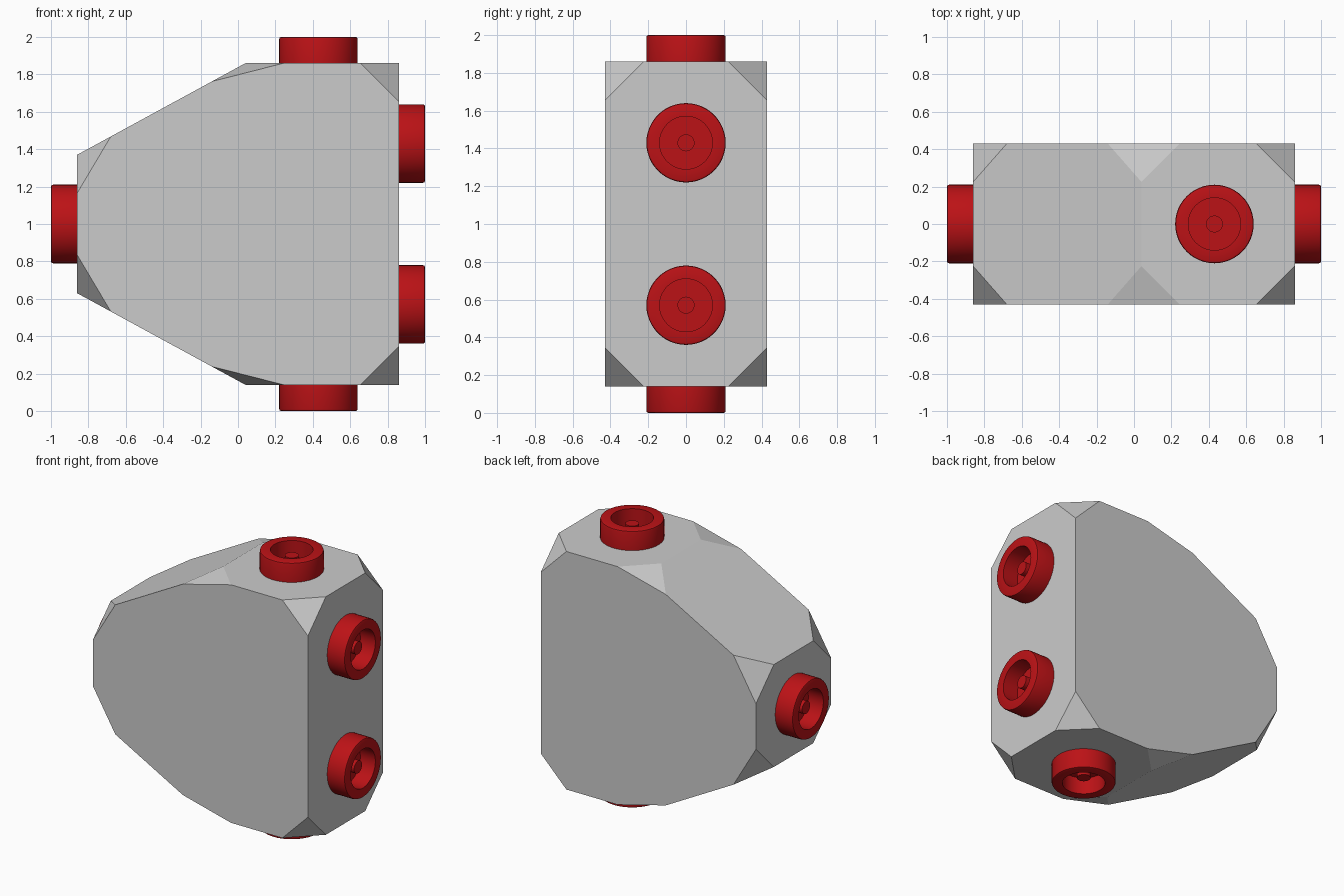
import bpy, bmesh, math
from mathutils import Vector

if "Cube" in bpy.data.objects:
    bpy.data.objects.remove(bpy.data.objects["Cube"])

HALF_Y = 0.43
CUT = 0.205          # corner truncation length
PROFILE = [(0.86, 0.14), (0.86, 1.86), (0.04, 1.86),
           (-0.86, 1.37), (-0.86, 0.63), (0.04, 0.14)]


def finish(bm, name):
    mesh = bpy.data.meshes.new(name)
    bm.to_mesh(mesh)
    bm.free()
    obj = bpy.data.objects.new(name, mesh)
    bpy.context.collection.objects.link(obj)
    return obj


# Body: extruded hexagonal outline with every corner truncated
bm = bmesh.new()
n = len(PROFILE)
for i, (x, z) in enumerate(PROFILE):
    for side in (-1, 1):
        corner = Vector((x, side * HALF_Y, z))
        for px, pz in (PROFILE[i - 1], PROFILE[(i + 1) % n]):
            step = Vector((px - x, 0, pz - z)).normalized()
            bm.verts.new(corner + step * CUT)
        bm.verts.new(corner - Vector((0, side * CUT, 0)))
bmesh.ops.convex_hull(bm, input=bm.verts[:])
bmesh.ops.dissolve_limit(bm, angle_limit=math.radians(1),
                         verts=bm.verts[:], edges=bm.edges[:])
bmesh.ops.recalc_face_normals(bm, faces=bm.faces[:])
finish(bm, "body")

# Connector: lathed cup with a small centre pin
red = bpy.data.materials.new("connector_red")
red.diffuse_color = (0.50, 0.006, 0.008, 1)
red.use_nodes = True
red.node_tree.nodes["Principled BSDF"].inputs["Base Color"].default_value = red.diffuse_color
CUP = [(0, 0.10), (0.045, 0.10), (0.045, 0.02), (0.14, 0.02), (0.14, 0.14),
       (0.20, 0.14), (0.207, 0.137), (0.21, 0.128), (0.21, 0), (0, 0)]


def connector(name, location, direction):
    bm = bmesh.new()
    verts = [bm.verts.new((r, 0, h)) for r, h in CUP]
    edges = [bm.edges.new(pair) for pair in zip(verts, verts[1:])]
    bmesh.ops.spin(bm, geom=verts + edges, cent=(0, 0, 0), axis=(0, 0, 1),
                   angle=math.tau, steps=48, use_duplicate=False)
    bmesh.ops.remove_doubles(bm, verts=bm.verts[:], dist=0.0005)
    bmesh.ops.recalc_face_normals(bm, faces=bm.faces[:])
    obj = finish(bm, name)
    obj.data.materials.append(red)
    obj.location = location
    obj.rotation_euler = Vector(direction).to_track_quat('Z', 'Y').to_euler()
    bpy.ops.object.select_all(action='DESELECT')
    obj.select_set(True)
    bpy.context.view_layer.objects.active = obj
    bpy.ops.object.shade_smooth_by_angle(angle=math.radians(30))


connector("top_connector", (0.43, 0, 1.86), (0, 0, 1))
connector("bottom_connector", (0.43, 0, 0.14), (0, 0, -1))
connector("left_connector", (-0.86, 0, 1.0), (-1, 0, 0))
connector("right_upper_connector", (0.86, 0, 1.43), (1, 0, 0))
connector("right_lower_connector", (0.86, 0, 0.57), (1, 0, 0))
